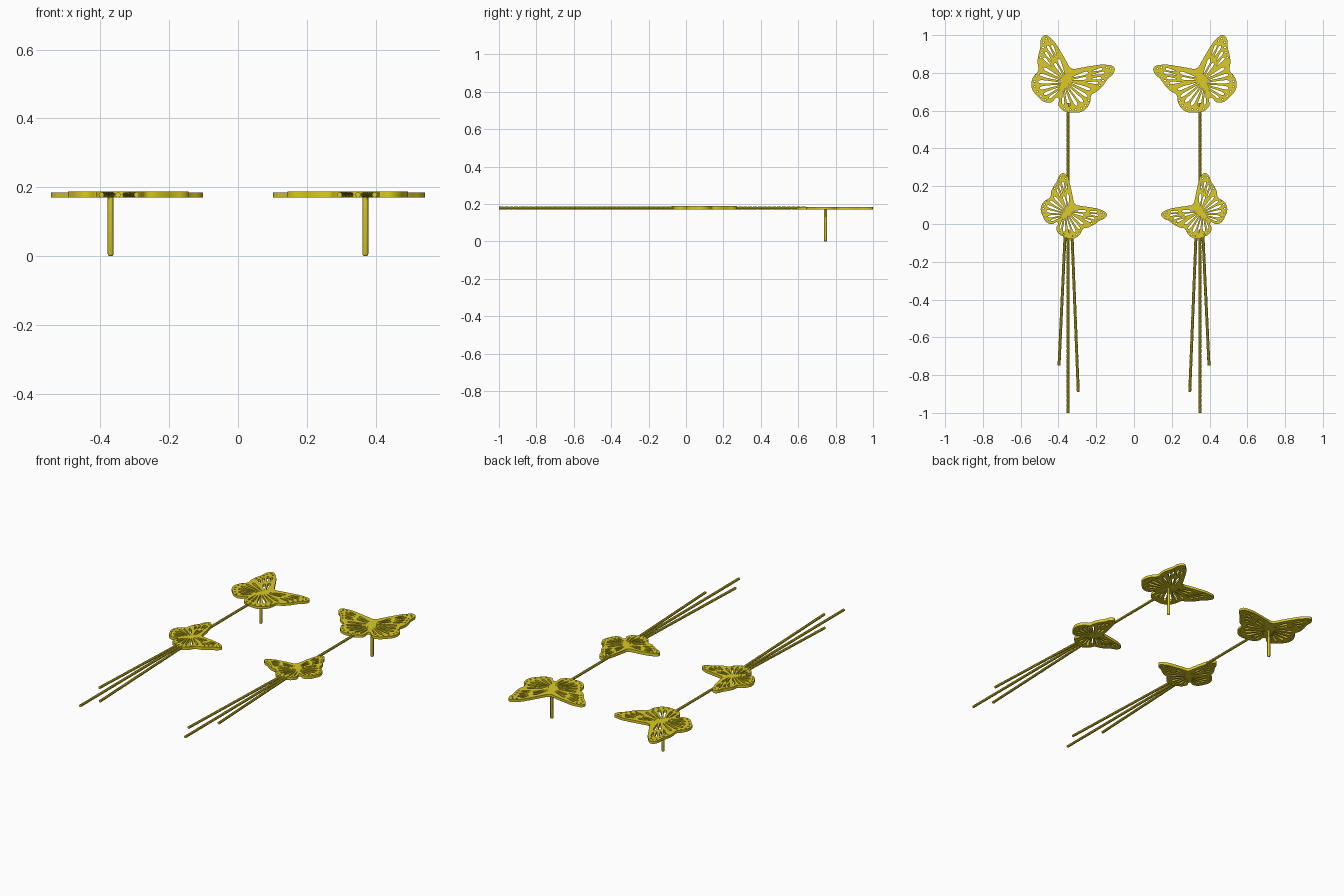
import bpy, bmesh, math
from mathutils import Matrix, Vector

if "Cube" in bpy.data.objects:
    bpy.data.objects.remove(bpy.data.objects["Cube"])

gold = bpy.data.materials.new("gold")
gold.diffuse_color = (0.72, 0.60, 0.02, 1)
gold.use_nodes = True
gold.node_tree.nodes["Principled BSDF"].inputs["Base Color"].default_value = gold.diffuse_color


def finish(name, mesh):
    # every part is made for the right earring and mirrored to the left one
    ob = bpy.data.objects.new(name, mesh)
    bpy.context.collection.objects.link(ob)
    mesh.materials.clear()
    mesh.materials.append(gold)
    mod = ob.modifiers.new("pair", 'MIRROR')
    mod.use_mirror_merge = False
    return ob


# half wing outline, from head to tail
HALF = [(0, .070), (.04, .092), (.083, .122), (.165, .168), (.203, .170), (.212, .142),
        (.197, .10), (.187, .05), (.174, .018), (.155, -.012), (.164, -.05), (.160, -.09),
        (.140, -.120), (.105, -.138), (.06, -.151), (.022, -.138), (0, -.100)]
# teardrop wing cells: start, end, width
CELLS = [(.018, .025, .088, .088, .017), (.022, .012, .095, .058, .015),
         (.022, .000, .138, .010, .016), (.100, .098, .148, .138, .013),
         (.108, .083, .168, .125, .014), (.112, .060, .165, .092, .014),
         (.100, .036, .160, .060, .014), (.020, -.012, .140, -.030, .015),
         (.018, -.022, .132, -.068, .018), (.016, -.032, .110, -.097, .018),
         (.012, -.042, .075, -.118, .016), (.008, -.058, .042, -.124, .012)]
# small round holes along the wing margin
DOTS = [(.166, .153), (.188, .156), (.195, .133), (.184, .107), (.178, .082), (.173, .053),
        (.153, -.045), (.149, -.075), (.136, -.100), (.113, -.119), (.085, -.131), (.056, -.139)]


def teardrop(x0, y0, x1, y1, w):
    a, b = Vector((x0, y0)), Vector((x1, y1))
    d = b - a
    n = Vector((-d.y, d.x)).normalized() * w / 2
    prof = [(.3, .45), (.6, .8), (.82, 1), (.95, .7)]
    return ([a] + [a + d * t + n * k for t, k in prof] + [b]
            + [a + d * t - n * k for t, k in reversed(prof)])


def ring(x, y, r=.0048, n=8):
    return [(x + r * math.cos(i * math.tau / n), y + r * math.sin(i * math.tau / n)) for i in range(n)]


def butterfly(name, center, angle, size, z0, z1):
    cu = bpy.data.curves.new(name, 'CURVE')
    cu.dimensions, cu.fill_mode, cu.resolution_u = '2D', 'BOTH', 4
    cu.extrude = (z1 - z0) / 2
    # outer edge as a smooth closed curve
    pts = HALF + [(-x, y) for x, y in HALF[-2:0:-1]]
    sp = cu.splines.new('BEZIER')
    sp.bezier_points.add(len(pts) - 1)
    for bp, (x, y) in zip(sp.bezier_points, pts):
        bp.co = (x, y, 0)
        bp.handle_left_type = bp.handle_right_type = 'AUTO'
    sp.use_cyclic_u = True
    # openings on both wings
    for loop in [teardrop(*c) for c in CELLS] + [ring(*d) for d in DOTS]:
        for s in (1, -1):
            sp = cu.splines.new('POLY')
            sp.points.add(len(loop) - 1)
            for p, (x, y) in zip(sp.points, loop):
                p.co = (s * x, y, 0, 1)
            sp.use_cyclic_u = True
    tmp = bpy.data.objects.new("tmp", cu)
    bpy.context.collection.objects.link(tmp)
    dg = bpy.context.evaluated_depsgraph_get()
    me = bpy.data.meshes.new_from_object(tmp.evaluated_get(dg))
    bpy.data.objects.remove(tmp)
    me.transform(Matrix.Translation((*center, (z0 + z1) / 2))
                 @ Matrix.Rotation(math.radians(angle), 4, 'Z')
                 @ Matrix.Diagonal((size, size, 1, 1)))
    bm = bmesh.new()
    bm.from_mesh(me)
    bmesh.ops.remove_doubles(bm, verts=bm.verts, dist=1e-5)
    bmesh.ops.recalc_face_normals(bm, faces=bm.faces)
    bm.to_mesh(me)
    bm.free()
    finish(name, me)


def lathe(name, a, b, profile, sides=10):
    # closed turned rod from a to b; profile holds (distance, radius)
    a, b = Vector(a), Vector(b)
    rot = (b - a).to_track_quat('Z', 'Y')
    bm = bmesh.new()
    rings = [[bm.verts.new(a + rot @ Vector((r * math.cos(i * math.tau / sides),
                                             r * math.sin(i * math.tau / sides), t)))
              for i in range(sides)] for t, r in profile]
    for p, q in zip(rings, rings[1:]):
        for i in range(sides):
            j = (i + 1) % sides
            bm.faces.new((p[i], p[j], q[j], q[i])).smooth = True
    bm.faces.new(rings[0][::-1])
    bm.faces.new(rings[-1])
    me = bpy.data.meshes.new(name)
    bm.to_mesh(me)
    bm.free()
    ob = finish(name, me)
    bpy.context.view_layer.objects.active = ob
    ob.select_set(True)
    bpy.ops.object.shade_smooth_by_angle()
    ob.select_set(False)


def chain(name, p, q, z=.178, r=.0078, pitch=.026):
    # fine chain with slight waists between links
    length = math.dist(p, q)
    n = round(length / pitch)
    step = length / n
    prof = [(0, r)]
    for i in range(1, n):
        prof += [((i - .12) * step, r), (i * step, r * .8), ((i + .12) * step, r)]
    lathe(name, (*p, z), (*q, z), prof + [(length, r)])


butterfly("large_butterfly", (.36, .76), 25, 1.0, .170, .185)
butterfly("small_butterfly", (.35, .065), 43.5, .78, .170, .188)

# connecting chain and three tassels
chain("link_chain", (.349, .64), (.349, .20))
chain("tassel_middle", (.349, -.03), (.349, -1.0))
chain("tassel_inner", (.329, -.04), (.295, -.89))
chain("tassel_outer", (.364, -.04), (.397, -.75))

# ear post with rounded tip
lathe("ear_post", (.37, .746, 0), (.37, .746, .178),
      [(0, .004), (.002, .007), (.006, .0088), (.178, .0088)], 12)
